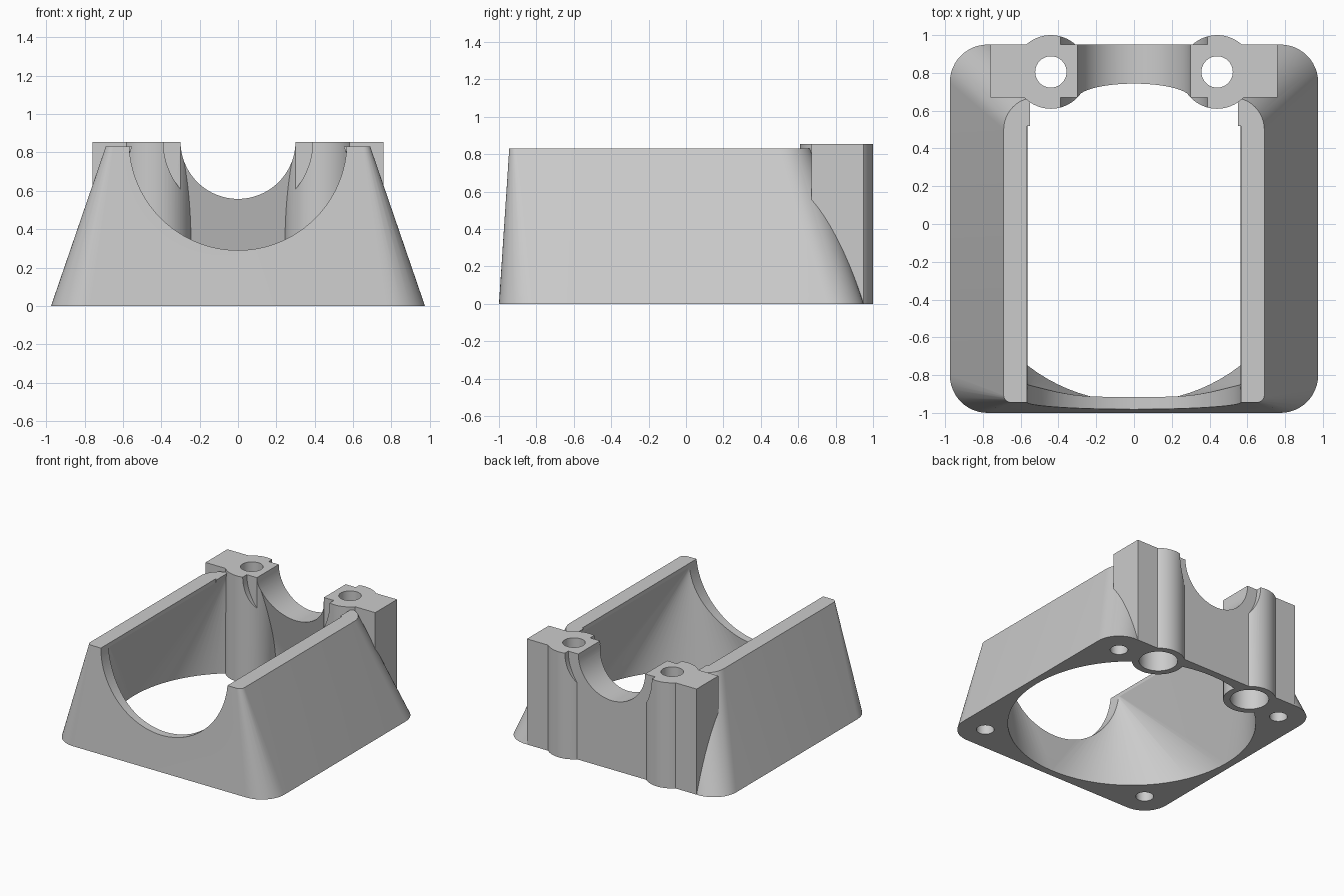
import bpy, bmesh, math
from mathutils import Matrix, Vector

if "Cube" in bpy.data.objects:
    bpy.data.objects.remove(bpy.data.objects["Cube"])

grey = bpy.data.materials.new("light grey plastic")
grey.diffuse_color = (0.6, 0.6, 0.6, 1)
grey.use_nodes = True
grey.node_tree.nodes["Principled BSDF"].inputs["Base Color"].default_value = grey.diffuse_color


def make(name, bm):
    bmesh.ops.recalc_face_normals(bm, faces=bm.faces[:])
    me = bpy.data.meshes.new(name)
    bm.to_mesh(me)
    bm.free()
    me.materials.append(grey)
    ob = bpy.data.objects.new(name, me)
    bpy.context.collection.objects.link(ob)
    return ob


def hull(name, pts):
    bm = bmesh.new()
    for p in pts:
        bm.verts.new(p)
    bmesh.ops.convex_hull(bm, input=bm.verts[:])
    bmesh.ops.dissolve_limit(bm, angle_limit=0.002, verts=bm.verts[:], edges=bm.edges[:])
    return make(name, bm)


def box(name, x0, x1, y0, y1, z0, z1):
    return hull(name, [(x, y, z) for x in (x0, x1) for y in (y0, y1) for z in (z0, z1)])


def cylinder(name, start, end, r, n=64):
    a, b = Vector(start), Vector(end)
    d = b - a
    bm = bmesh.new()
    rot = d.to_track_quat('Z', 'Y').to_matrix().to_4x4()
    bmesh.ops.create_cone(bm, cap_ends=True, segments=n, radius1=r, radius2=r, depth=d.length,
                          matrix=Matrix.Translation((a + b) / 2) @ rot)
    return make(name, bm)


def rounded_rect(hx, y0, y1, r_front, r_back, z, n=12):
    pts = []
    for sx, sy, start in ((1, 1, 0), (-1, 1, 90), (-1, -1, 180), (1, -1, 270)):
        r = r_back if sy > 0 else r_front
        cx, cy = sx * (hx - r), (y1 - r if sy > 0 else y0 + r)
        for i in range(n + 1):
            a = math.radians(start + 90 * i / n)
            pts.append((cx + r * math.cos(a), cy + r * math.sin(a), z))
    return pts


def combine(target, other, op):
    mod = target.modifiers.new(op, 'BOOLEAN')
    mod.operation, mod.solver, mod.object = op, 'EXACT', other
    bpy.context.view_layer.objects.active = target
    bpy.ops.object.modifier_apply(modifier=mod.name)
    bpy.data.objects.remove(other)


# Tapered shell on a rounded square foot
shell = hull("duct_housing", rounded_rect(0.975, -1.0, 0.95, 0.2, 0.2, 0)
             + rounded_rect(0.69, -0.945, 0.67, 0.04, 0.17, 0.83))
# Upright back wall
combine(shell, box("back_wall", -0.76, 0.76, 0.67, 0.95, 0, 0.855), 'UNION')

# Cavity blending from a round inlet to a rectangular opening
circle = [(0.917 * math.cos(math.tau * i / 96), -0.025 + 0.917 * math.sin(math.tau * i / 96), -0.004)
          for i in range(96)]
opening = [(x, y, 0.834) for x in (-0.55, 0.55) for y in (-0.87, 0.67)]
combine(shell, hull("cavity", circle + opening), 'DIFFERENCE')

# Screw bosses
for s in (-1, 1):
    combine(shell, cylinder("boss", (s * 0.44, 0.805, 0), (s * 0.44, 0.805, 0.855), 0.195), 'UNION')

# Round notches: wide front, narrow back, clearance either side of the back wall
for y0, y1, r in ((-1.2, 0.52, 0.568), (0.5, 1.2, 0.3), (0.5, 0.67, 0.39), (0.95, 1.2, 0.39)):
    combine(shell, cylinder("notch", (0, y0, 0.858), (0, y1, 0.858), r, 96), 'DIFFERENCE')

# Boss holes with counterbores, and blind holes in the foot corners
for s in (-1, 1):
    combine(shell, cylinder("bore", (s * 0.44, 0.805, -0.1), (s * 0.44, 0.805, 1), 0.083, 40), 'DIFFERENCE')
    combine(shell, cylinder("counterbore", (s * 0.44, 0.805, -0.1), (s * 0.44, 0.805, 0.4), 0.143, 48), 'DIFFERENCE')
    for y in (-0.795, 0.745):
        combine(shell, cylinder("foot_hole", (s * 0.77, y, -0.1), (s * 0.77, y, 0.25), 0.066, 32), 'DIFFERENCE')

bpy.ops.object.select_all(action='DESELECT')
shell.select_set(True)
bpy.context.view_layer.objects.active = shell
bpy.ops.object.shade_smooth_by_angle(angle=math.radians(25))
